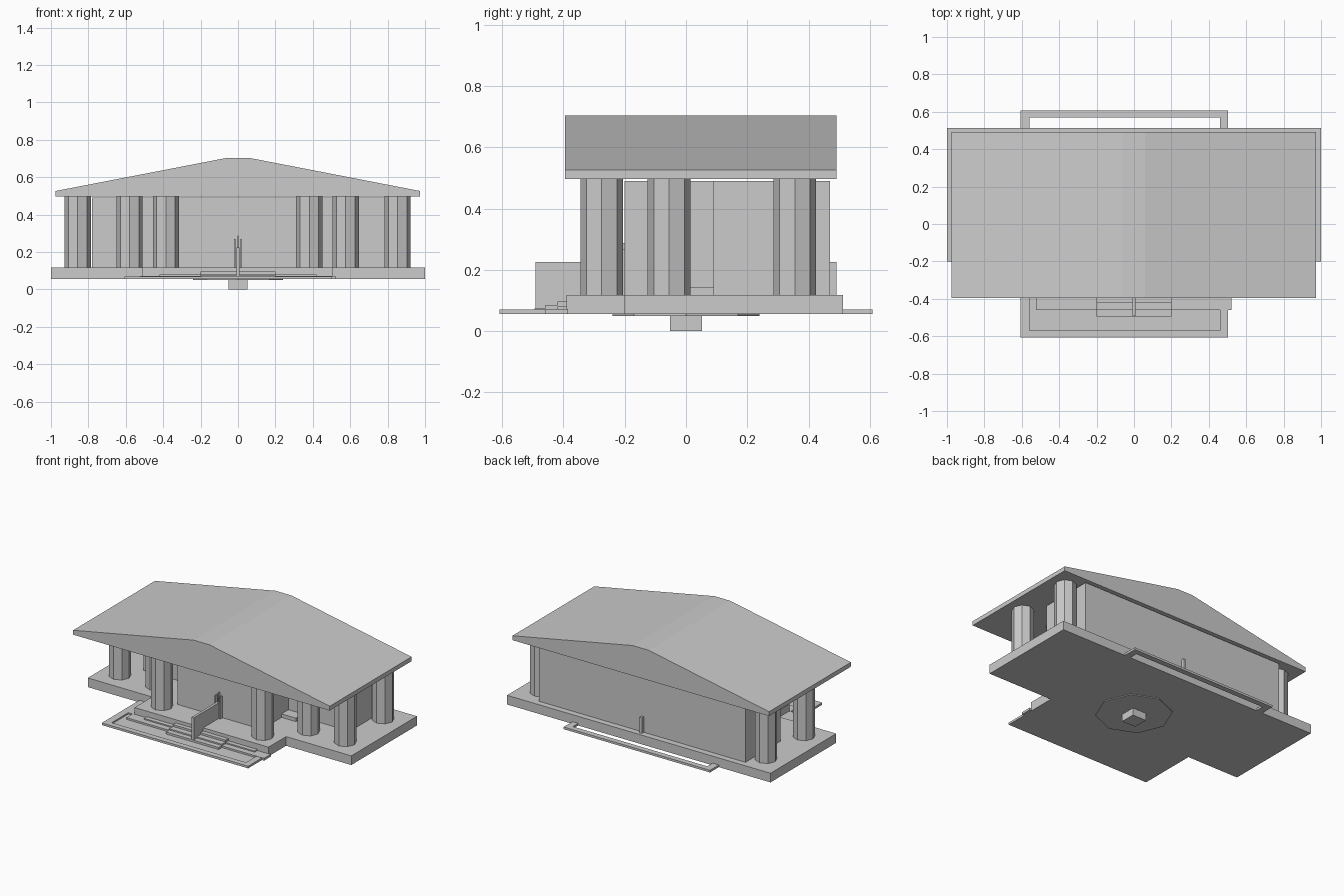
import bpy
import math

if "Cube" in bpy.data.objects:
    bpy.data.objects.remove(bpy.data.objects["Cube"])


def mesh_object(name, verts, faces):
    me = bpy.data.meshes.new(name)
    me.from_pydata(verts, [], faces)
    me.update()
    ob = bpy.data.objects.new(name, me)
    bpy.context.collection.objects.link(ob)
    return ob


def prism(name, outline, lo, hi, axis="z"):
    """Extrude a counter-clockwise outline along z, or an x/z outline along y."""
    n = len(outline)
    if axis == "z":
        verts = [(a, b, h) for h in (lo, hi) for a, b in outline]
    else:
        verts = [(a, h, b) for h in (hi, lo) for a, b in outline]
    faces = [tuple(reversed(range(n))), tuple(range(n, 2 * n))]
    faces += [(i, (i + 1) % n, n + (i + 1) % n, n + i) for i in range(n)]
    return mesh_object(name, verts, faces)


def box(name, x0, x1, y0, y1, z0, z1):
    return prism(name, [(x0, y0), (x1, y0), (x1, y1), (x0, y1)], z0, z1)


def octagon(cx, cy, r):
    return [(cx + r * math.cos(i * math.pi / 4), cy + r * math.sin(i * math.pi / 4))
            for i in range(8)]


# Foot block and octagonal plate under the platform
box("foot_block", -0.052, 0.052, -0.052, 0.052, 0.0, 0.05)
prism("foot_plate", octagon(0, 0, 0.24), 0.05, 0.055)

# T-shaped platform
prism("platform", [(-1, -0.2), (-0.512, -0.2), (-0.512, -0.39), (0.505, -0.39),
                   (0.505, -0.2), (1, -0.2), (1, 0.512), (-1, 0.512)], 0.055, 0.118)

# Low border frames in front and behind, with a sunken front floor
box("front_border", -0.608, 0.503, -0.608, -0.57, 0.055, 0.07)
box("back_border", -0.608, 0.503, 0.57, 0.608, 0.055, 0.07)
for tag, x0, x1 in (("left", -0.608, -0.56), ("right", 0.46, 0.503)):
    box("front_border_" + tag, x0, x1, -0.57, -0.39, 0.055, 0.07)
    box("back_border_" + tag, x0, x1, 0.512, 0.57, 0.055, 0.07)
box("left_border", -0.608, -0.512, -0.39, -0.2, 0.055, 0.07)
box("front_floor", -0.56, 0.46, -0.57, -0.39, 0.055, 0.06)

# Landing and front steps
box("landing", -0.525, 0.52, -0.46, -0.385, 0.056, 0.072)
box("landing_tier", -0.42, 0.42, -0.42, -0.39, 0.07, 0.08)
for i, (y, z) in enumerate(((-0.495, 0.074), (-0.46, 0.083), (-0.42, 0.096))):
    box(f"step_{i + 1}", -0.2, 0.2, y, -0.385, 0.058, z)

# Hall walls
box("wide_hall", -0.78, 0.785, 0.09, 0.47, 0.118, 0.49)
box("front_hall", -0.32, 0.32, -0.2, 0.09, 0.118, 0.49)
for tag, s in (("left", -1), ("right", 1)):
    x0, x1 = sorted((s * 0.32, s * 0.43))
    box("side_step_" + tag, x0, x1, 0.015, 0.09, 0.118, 0.142)

# Thin centre wall, front and back, with slim posts at the entrance
box("centre_wall", -0.009, 0.009, -0.492, 0.492, 0.06, 0.225)
for tag, x in (("left", -0.018), ("right", 0.018)):
    box("entrance_post_" + tag, x - 0.004, x + 0.004, -0.225, -0.2, 0.118, 0.268)
box("entrance_spike", -0.003, 0.003, -0.22, -0.2, 0.118, 0.288)

# Octagonal columns, mirrored left and right
for i, (x, y) in enumerate(((0.855, -0.055), (0.578, -0.055), (0.383, -0.275), (0.855, 0.355))):
    for tag, s in (("left", -1), ("right", 1)):
        prism(f"column_{i + 1}_{tag}", octagon(s * x - 0.002, y, 0.07), 0.118, 0.496)

# Gabled roof with a flat ridge
prism("roof", [(-0.975, 0.496), (0.973, 0.496), (0.973, 0.526), (0.06, 0.703),
               (-0.06, 0.703), (-0.975, 0.526)], -0.395, 0.492, axis="y")
